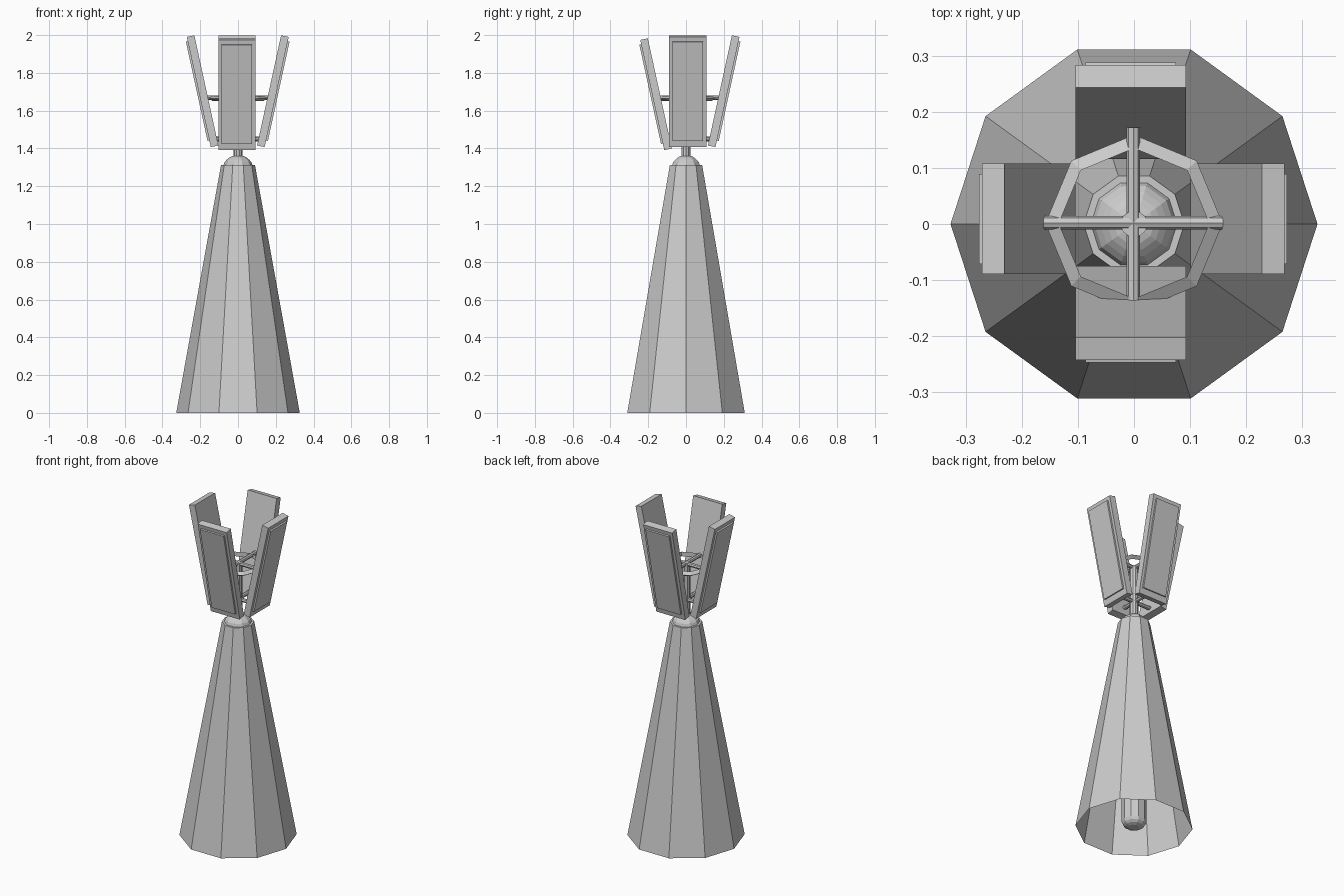
import bpy, bmesh, math
from mathutils import Matrix, Vector

if "Cube" in bpy.data.objects:
    bpy.data.objects.remove(bpy.data.objects["Cube"])


def make(name, bm):
    bmesh.ops.recalc_face_normals(bm, faces=bm.faces)
    me = bpy.data.meshes.new(name)
    bm.to_mesh(me)
    bm.free()
    ob = bpy.data.objects.new(name, me)
    bpy.context.collection.objects.link(ob)
    return ob


def lathe(name, profile, sides, cap_ends=(True, True)):
    bm = bmesh.new()
    rings = [[bm.verts.new((r * math.cos(2 * math.pi * i / sides),
                            r * math.sin(2 * math.pi * i / sides), z))
              for i in range(sides)] for r, z in profile]
    for a, b in zip(rings, rings[1:]):
        for i in range(sides):
            j = (i + 1) % sides
            bm.faces.new((a[i], a[j], b[j], b[i]))
    if cap_ends[0]:
        bm.faces.new(rings[0][::-1])
    if cap_ends[1]:
        bm.faces.new(rings[-1])
    return make(name, bm)


def rod(name, p, q, radius, sides=8):
    p, q = Vector(p), Vector(q)
    ob = lathe(name, [(radius, 0), (radius, (q - p).length)], sides)
    ob.data.transform(Matrix.Translation(p) @
                      (q - p).to_track_quat('Z', 'Y').to_matrix().to_4x4())
    return ob


def box(name, size, local, matrix):
    bm = bmesh.new()
    bmesh.ops.create_cube(bm, size=1, matrix=matrix @ Matrix.Translation(local)
                          @ Matrix.Diagonal((*size, 1)))
    return make(name, bm)


# Tapered ten-sided skirt, open underneath
lathe("tapered_skirt", [(0.327, 0), (0.09, 1.312)], 10, (False, True))

# Inner column with rounded ends
steps = [(0.03, 0), (0.05, 0.007), (0.063, 0.018), (0.07, 0.035)]
lathe("inner_column", steps + [(0.077, 1.312), (0.071, 1.328), (0.06, 1.34),
                               (0.048, 1.35), (0.036, 1.357), (0.025, 1.36)], 10)

# Thin mast
lathe("mast", [(0.024, 1.35), (0.024, 1.676)], 10)

# Eight-sided support ring with triangular section
bm = bmesh.new()
loops = []
for i in range(8):
    a = i * math.pi / 4
    loops.append([bm.verts.new(((0.142 + 0.016 * math.cos(b)) * math.cos(a),
                                (0.142 + 0.016 * math.cos(b)) * math.sin(a) + 0.001,
                                1.665 + 0.016 * math.sin(b)))
                  for b in (0, 2 * math.pi / 3, 4 * math.pi / 3)])
for i in range(8):
    a, b = loops[i], loops[(i + 1) % 8]
    for k in range(3):
        m = (k + 1) % 3
        bm.faces.new((a[k], b[k], b[m], a[m]))
make("support_ring", bm)

# Upper and lower cross arms
rod("upper_arm_x", (-0.162, 0.002, 1.669), (0.16, 0.002, 1.669), 0.012)
rod("upper_arm_y", (-0.001, -0.15, 1.669), (-0.001, 0.172, 1.669), 0.012)
rod("lower_arm_x", (-0.122, 0.002, 1.45), (0.12, 0.002, 1.45), 0.012)
rod("lower_arm_y", (-0.001, -0.1, 1.45), (-0.001, 0.134, 1.45), 0.012)

# Four outward-leaning panels, each with a raised face plate
TILT = math.radians(12.3)
T, W, H = 0.041, 0.197, 0.597
up = Vector((math.sin(TILT), 0, math.cos(TILT)))
out = Vector((math.cos(TILT), 0, -math.sin(TILT)))
# name, heading, outer foot distance, foot height, sideways offset
panels = [("right", 0, 0.141, 1.407, (0, 0.009, 0)),
          ("back", 90, 0.156, 1.407, (-0.006, 0, 0)),
          ("left", 180, 0.144, 1.407, (0, 0.009, 0)),
          ("front", 270, 0.115, 1.391, (-0.006, 0, 0))]
for name, heading, d, z, side in panels:
    centre = Vector((d, 0, z)) + up * H / 2 - out * T / 2
    m = (Matrix.Translation(side) @ Matrix.Rotation(math.radians(heading), 4, 'Z')
         @ Matrix.Translation(centre) @ Matrix.Rotation(TILT, 4, 'Y'))
    box(name + "_panel", (T, W, H), (0, 0, 0), m)
    box(name + "_panel_plate", (0.02, W - 0.036, H - 0.06), (T / 2, 0, 0.006), m)
